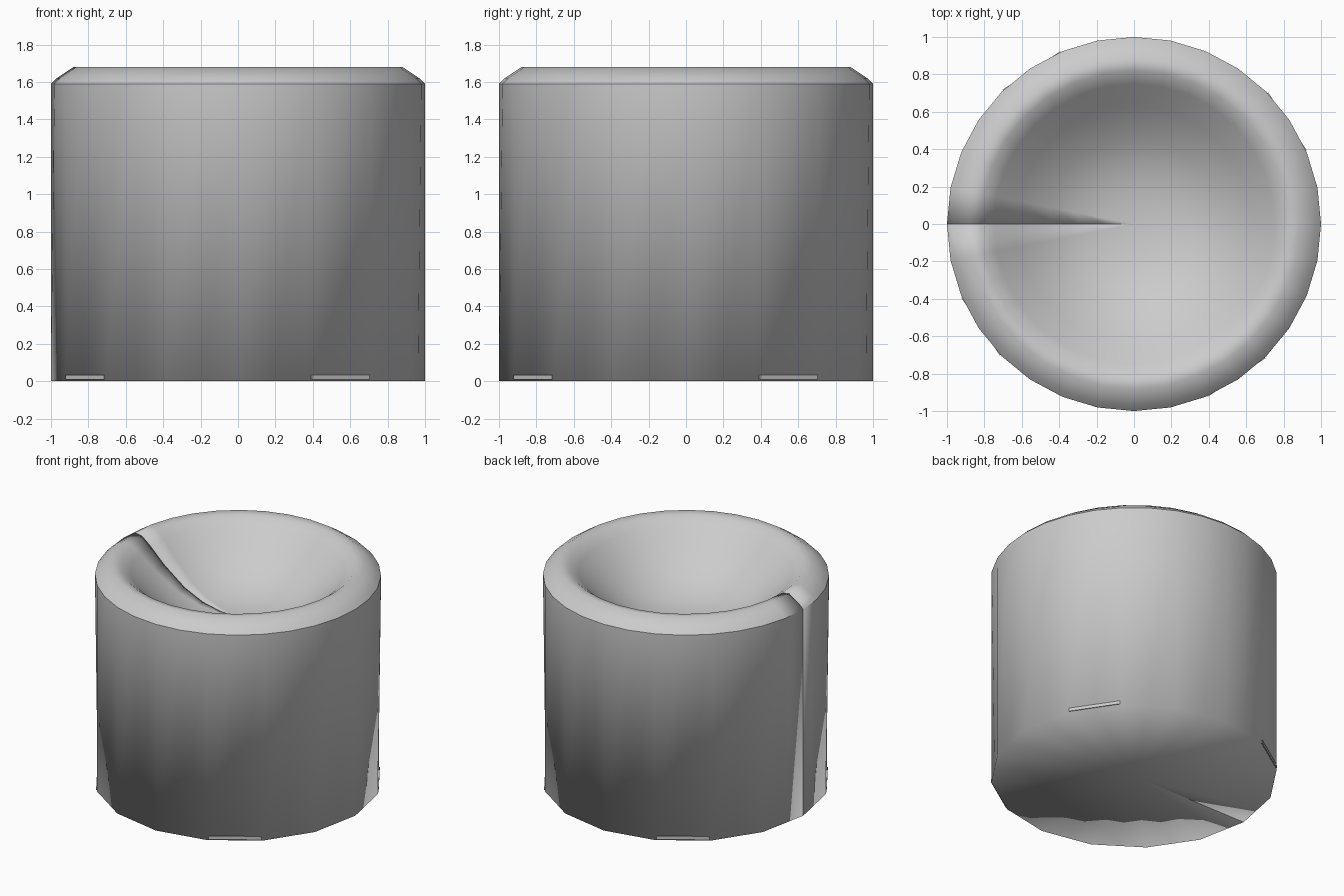
import bpy, bmesh, math

if "Cube" in bpy.data.objects:
    bpy.data.objects.remove(bpy.data.objects["Cube"])

SEG = 32
# outer base edge, rim edge, rim crown, then down into the shallow dish (radius, height)
PROFILE = [(1.0, 0.0), (1.0, 1.59), (0.97, 1.62), (0.88, 1.68), (0.82, 1.67),
           (0.75, 1.615), (0.63, 1.50), (0.455, 1.37), (0.30, 1.30), (0.155, 1.27)]
TOP_Z, RIM_ROW = 1.26, 1


def finish(bm, name):
    mesh = bpy.data.meshes.new(name)
    bm.to_mesh(mesh)
    bm.free()
    ob = bpy.data.objects.new(name, mesh)
    bpy.context.collection.objects.link(ob)
    return ob


# Body: profile swept a full turn from the -x seam, with a closing cap at each end
bm = bmesh.new()
cols = []
for i in range(SEG + 1):
    a = -math.pi + 2 * math.pi * i / SEG
    col = []
    for row, (r, z) in enumerate(PROFILE):
        if row == 0 and i % 2:              # base outline has half as many sides
            r *= math.cos(2 * math.pi / SEG)
        col.append(bm.verts.new((r * math.cos(a), r * math.sin(a), z)))
    cols.append(col)
base = bm.verts.new((0, 0, 0))
pole = bm.verts.new((0, 0, TOP_Z))
for c, d in zip(cols, cols[1:]):
    for j in range(len(PROFILE) - 1):
        bm.faces.new((c[j], d[j], d[j + 1], c[j + 1]))
    bm.faces.new((c[-1], d[-1], pole))
    bm.faces.new((d[0], c[0], base))
bm.faces.new([base] + cols[0] + [pole])
bm.faces.new([pole] + cols[-1][::-1] + [base])
for f in bm.faces:
    f.smooth = True
for c, d in zip(cols, cols[1:]):            # crisp line where the rim starts
    bm.edges.get((c[RIM_ROW], d[RIM_ROW])).smooth = False
finish(bm, "padded_drum_body")

# Four thin base strips just proud of the wall
bm = bmesh.new()
apothem = math.cos(math.pi / 16)
for k in range(4):
    a = math.radians(33.75 + 90 * k)
    made = bmesh.ops.create_cube(bm, size=1)["verts"]
    for v in made:
        x = apothem - 0.012 + v.co.x * 0.036
        y, z = v.co.y * 0.37, 0.02 + v.co.z * 0.024
        v.co = (x * math.cos(a) - y * math.sin(a), x * math.sin(a) + y * math.cos(a), z)
finish(bm, "base_strips")
